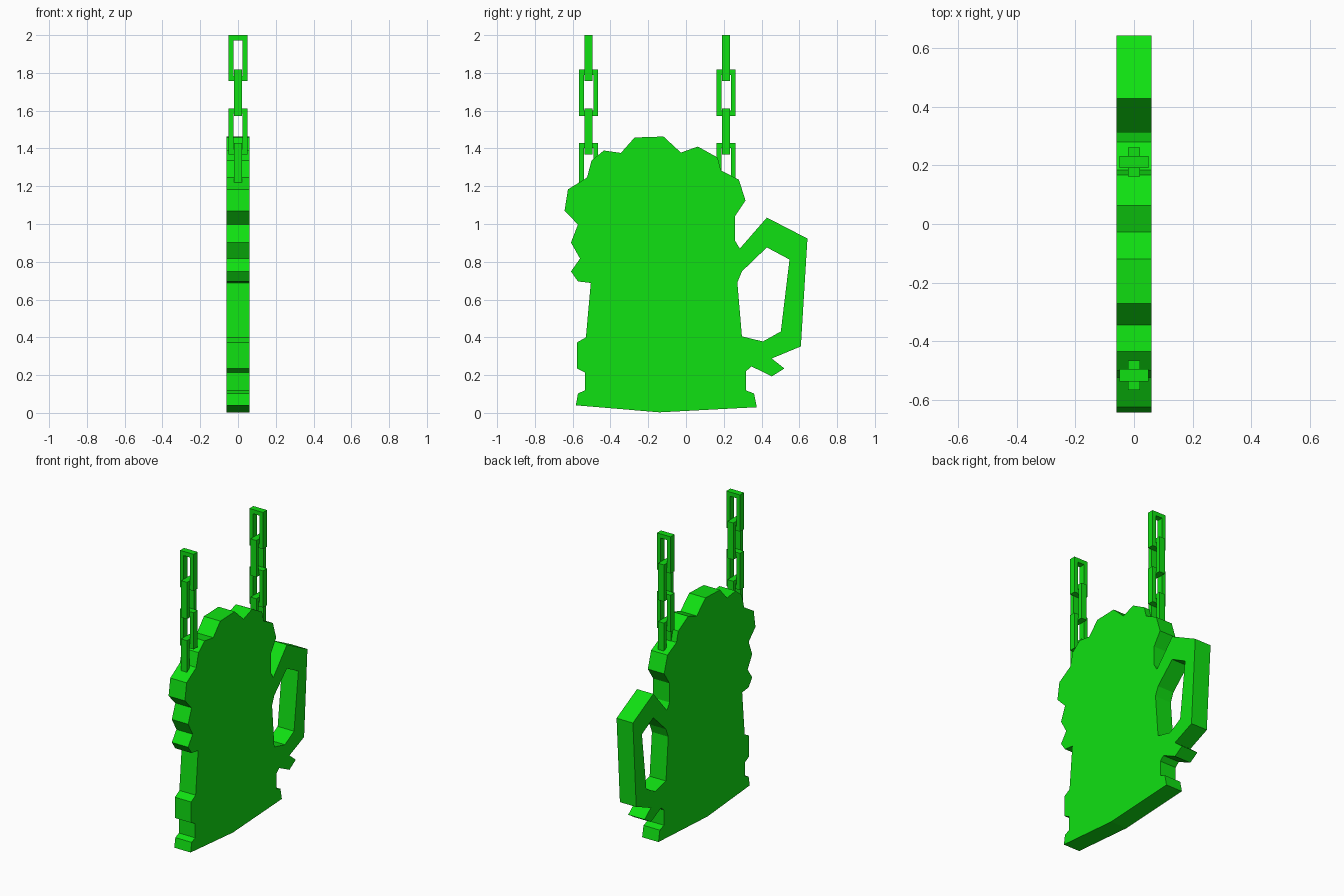
import bpy
import bmesh
from math import pi
from mathutils import Matrix, Vector

default_cube = bpy.data.objects.get("Cube")
if default_cube:
    bpy.data.objects.remove(default_cube, do_unlink=True)

# One bright green for the whole ornament
GREEN = (0.005, 0.75, 0.006, 1.0)
green = bpy.data.materials.new("bright green")
green.use_nodes = True
green.diffuse_color = GREEN
green.node_tree.nodes["Principled BSDF"].inputs["Base Color"].default_value = GREEN


def flat_plate(name, loops, thickness, location=(0, 0, 0), turn=0.0):
    """Extrude (y, z) loops along x; loops after the first are holes."""
    bm = bmesh.new()
    edges = []
    for loop in loops:
        verts = [bm.verts.new((-thickness / 2, y, z)) for y, z in loop]
        for i, vert in enumerate(verts):
            edges.append(bm.edges.new((verts[i - 1], vert)))
    bmesh.ops.triangle_fill(bm, edges=edges, use_beauty=True, use_dissolve=False)
    result = bmesh.ops.extrude_face_region(bm, geom=bm.faces[:])
    moved = [g for g in result["geom"] if isinstance(g, bmesh.types.BMVert)]
    bmesh.ops.translate(bm, verts=moved, vec=Vector((thickness, 0, 0)))
    bmesh.ops.recalc_face_normals(bm, faces=bm.faces[:])
    bm.transform(Matrix.Rotation(turn, 4, "Z"))
    mesh = bpy.data.meshes.new(name)
    bm.to_mesh(mesh)
    bm.free()
    mesh.materials.append(green)
    obj = bpy.data.objects.new(name, mesh)
    obj.location = location
    bpy.context.collection.objects.link(obj)
    return obj


def rectangle(half_width, half_height):
    return [(-half_width, -half_height), (half_width, -half_height),
            (half_width, half_height), (-half_width, half_height)]


# Mug silhouette, counter-clockwise from the front bottom corner
base = [(-.583, .04), (-.14, .003), (.375, .03), (.36, .103),
        (.317, .119), (.317, .22), (.347, .246)]
handle_outer = [(.454, .193), (.521, .235), (.454, .288), (.608, .352),
                (.643, .923), (.428, 1.034), (.285, .87)]
foam_back = [(.259, .913), (.259, 1.04), (.315, 1.124), (.28, 1.235),
             (.185, 1.283), (.167, 1.352)]
foam_top = [(.063, 1.41), (-.027, 1.378), (-.119, 1.463), (-.272, 1.458),
            (-.345, 1.376), (-.435, 1.389), (-.5, 1.336), (-.524, 1.246)]
foam_front = [(-.625, 1.183), (-.643, 1.07), (-.572, .997), (-.609, .902),
              (-.561, .817), (-.609, .749), (-.572, .696), (-.504, .688)]
front_bands = [(-.53, .4), (-.577, .373), (-.577, .235), (-.535, .214),
               (-.535, .119), (-.572, .103)]
handle_hole = [(.428, .876), (.548, .812), (.502, .431), (.407, .378),
               (.296, .405), (.272, .69), (.296, .749)]
silhouette = base + handle_outer + foam_back + foam_top + foam_front + front_bands
flat_plate("mug_body", [silhouette, handle_hole], 0.12)

# Two hanging chains; alternate links are turned a quarter
LINK_HALF_HEIGHT = 0.122
link_loops = [rectangle(0.05, LINK_HALF_HEIGHT),
              rectangle(0.025, LINK_HALF_HEIGHT - 0.028)]
link_tops = [2.0, 1.817, 1.612, 1.43]
for side, chain_y in (("front", -0.516), ("back", 0.212)):
    for index, top in enumerate(link_tops):
        flat_plate(f"{side}_chain_link_{index + 1}", link_loops, 0.042,
                   location=(0, chain_y, top - LINK_HALF_HEIGHT),
                   turn=pi / 2 if index % 2 == 0 else 0.0)
